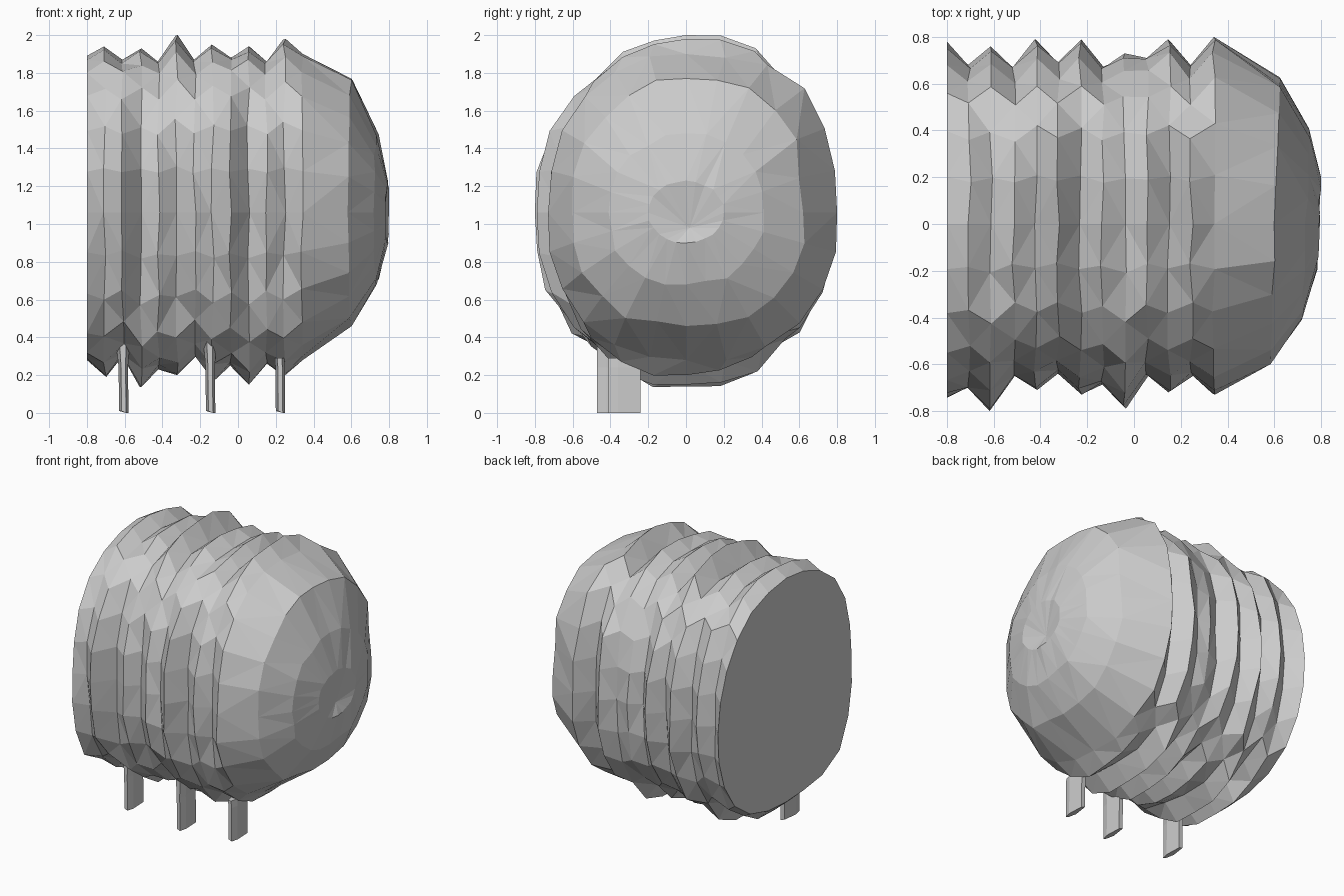
import bpy, bmesh, math, random

random.seed(4)
cube = bpy.data.objects.get("Cube")
if cube:
    bpy.data.objects.remove(cube, do_unlink=True)

# Single pale grey material
grey = bpy.data.materials.new("pale_grey")
grey.use_nodes = True
colour = (0.6, 0.6, 0.6, 1)
grey.diffuse_color = colour
grey.node_tree.nodes["Principled BSDF"].inputs["Base Color"].default_value = colour

SEGMENTS = 24
CENTRE_Z = 1.06
START, PITCH = -0.8, 0.095


def finish(name, bm):
    """Turn a bmesh into a flat shaded object."""
    bmesh.ops.recalc_face_normals(bm, faces=bm.faces[:])
    mesh = bpy.data.meshes.new(name)
    bm.to_mesh(mesh)
    bm.free()
    mesh.materials.append(grey)
    obj = bpy.data.objects.new(name, mesh)
    bpy.context.collection.objects.link(obj)
    return obj


def ring(bm, x, extents, corners, rough, wobble, tilt=0):
    """Loop across x, fitted to four extents.

    corners gives the boxiness of each quarter: upper back, upper front,
    lower front, lower back."""
    top, bottom, back, front = extents
    verts = []
    for i in range(SEGMENTS):
        angle = math.tau * i / SEGMENTS
        c, s = math.cos(angle), math.sin(angle)
        on_axis = i % (SEGMENTS // 4) == 0
        swell = 1 + (0 if on_axis else random.uniform(-rough, rough))
        power = corners[i * 4 // SEGMENTS]
        shape = (abs(c) ** power + abs(s) ** power) ** (-1 / power) * swell
        y = c * shape * (back if c > 0 else -front)
        rise = top - CENTRE_Z if s > 0 else CENTRE_Z - bottom
        shift = random.uniform(-wobble, wobble) + y * tilt
        verts.append(bm.verts.new((min(x + shift, 0.8), y, CENTRE_Z + s * shape * rise)))
    return verts


def bridge(bm, a, b):
    for i in range(SEGMENTS):
        j = (i + 1) % SEGMENTS
        bm.faces.new((a[i], a[j], b[j], b[i]))


# Pleated body: extents of each fold along x
tops = [1.89, 1.94, 1.87, 1.93, 1.86, 2.0, 1.87, 1.95, 1.88, 1.94, 1.86, 1.98, 1.9]
bottoms = [.28, .19, .3, .14, .23, .2, .3, .17, .25, .15, .26, .2, .28]
backs = [.78, .68, .76, .67, .79, .69, .79, .67, .73, .71, .79, .68, .8]
fronts = [-.74, -.7, -.8, -.65, -.71, -.64, -.73, -.68, -.79, -.65, -.72, -.65, -.73]
folds = list(zip(tops, bottoms, backs, fronts))

bm = bmesh.new()
rings = [ring(bm, START, folds[0], (2.1, 2.3, 3.4, 2.4), rough=0.01, wobble=0)]
for i, extents in enumerate(folds[1:-1], 1):
    rings.append(ring(bm, START + PITCH * i, extents, (2.5, 2.4, 2.5, 2.4),
                      rough=0.02, wobble=0.008))
rings.append(ring(bm, START + PITCH * 12, folds[-1], (2.7, 2.3, 2.4, 2.5),
                  rough=0.015, wobble=0.008))

# Domed end, bulging further on its back half
dome = [(.605, (1.77, .46, .62, -.6), (2.8, 2.1, 2.5, 2.5)),
        (.735, (1.48, .68, .41, -.41), (2.4, 2, 2.3, 2.3)),
        (.793, (1.23, .9, .2, -.2), (2, 2, 2, 2))]
for x, extents, corners in dome:
    rings.append(ring(bm, x, extents, corners, rough=0.03, wobble=0.006, tilt=0.035))
for a, b in zip(rings, rings[1:]):
    bridge(bm, a, b)

# Shallow dimple closing the dome, flat cap closing the other end
pole = bm.verts.new((0.765, 0.02, 0.98))
last = rings[-1]
for i in range(SEGMENTS):
    bm.faces.new((last[i], last[(i + 1) % SEGMENTS], pole))
bm.faces.new(rings[0])
bmesh.ops.triangulate(bm, faces=bm.faces[:])
finish("pleated_body", bm)


def leg(name, x, front, top, flare):
    """Thin folded slat, flaring slightly where it enters the body."""
    section = [(-.012, 0), (.012, 0), (.025, .05),
               (.02, .17), (-.01, .17), (-.025, .06)]
    bm = bmesh.new()
    loops = []
    for z, scale, lean in [(0, 1, 0), (0.24, 1, -.002), (top, flare, -.005)]:
        loops.append([bm.verts.new((x + lean + dx * scale, front + dy,
                                    z + (0.01 if z == 0 and dx < 0 else 0)))
                      for dx, dy in section])
    for a, b in zip(loops, loops[1:]):
        for i in range(len(section)):
            j = (i + 1) % len(section)
            bm.faces.new((a[i], a[j], b[j], b[i]))
    bm.faces.new(loops[0])
    bm.faces.new(loops[-1])
    finish(name, bm)


# Three legs along the front edge, the middle one set further forward
leg("right_leg", -0.605, -0.41, 0.37, 1.4)
leg("middle_leg", -0.145, -0.47, 0.4, 1.4)
leg("left_leg", 0.225, -0.41, 0.29, 1)
